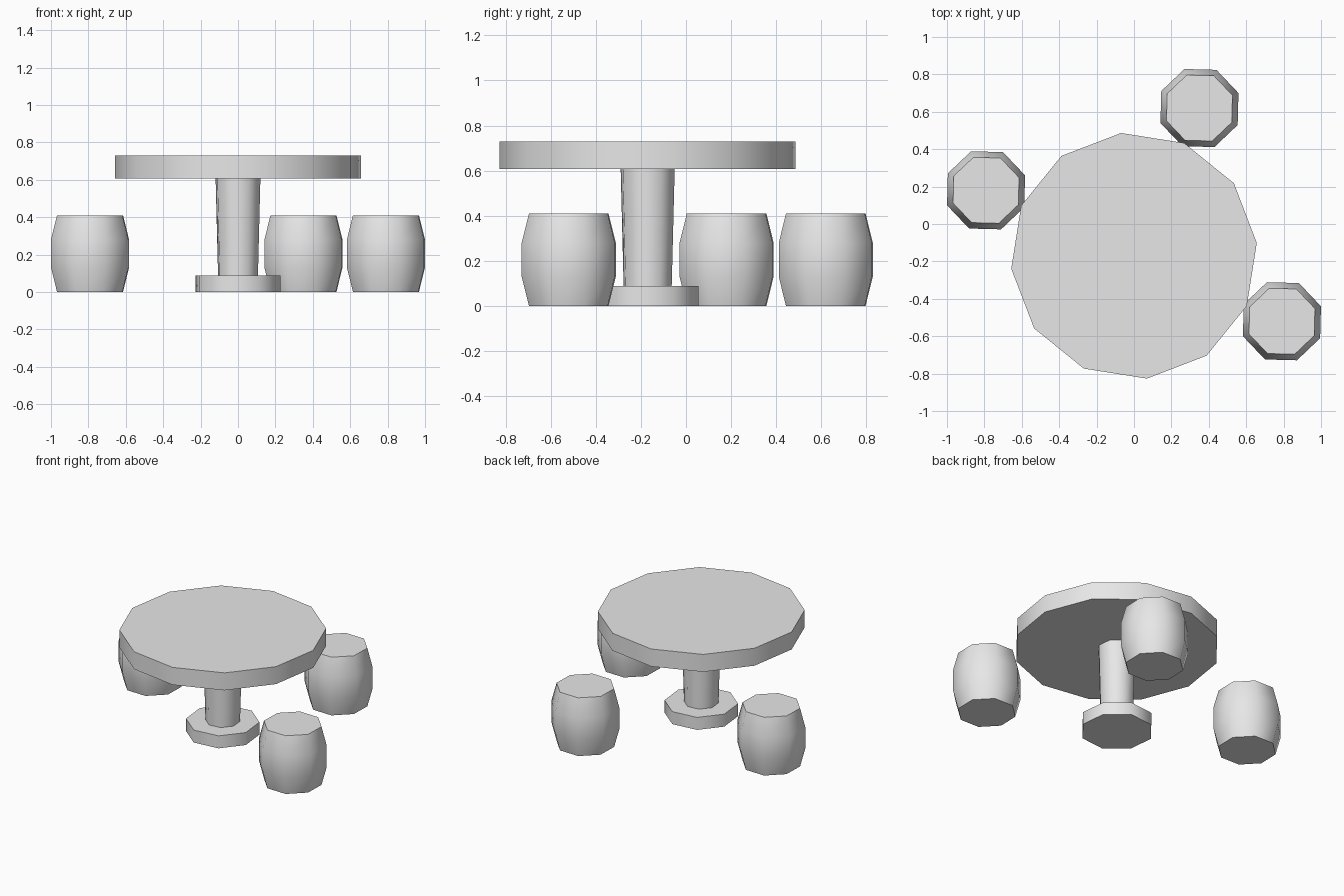
import bpy
import bmesh
import math

cube = bpy.data.objects.get("Cube")
if cube:
    bpy.data.objects.remove(cube, do_unlink=True)

# Single stone grey for every part
stone = bpy.data.materials.new("stone_grey")
stone.use_nodes = True
grey = (0.8, 0.8, 0.8, 1)
stone.diffuse_color = grey
stone.node_tree.nodes["Principled BSDF"].inputs["Base Color"].default_value = grey


def lathe(name, profile, sides, location, turn):
    """Closed prism-like solid from a (radius, height) profile."""
    bm = bmesh.new()
    rings = []
    for radius, z in profile:
        angles = [turn + 2 * math.pi * i / sides for i in range(sides)]
        rings.append([bm.verts.new((radius * math.cos(a), radius * math.sin(a), z))
                      for a in angles])
    for low, high in zip(rings, rings[1:]):
        for i in range(sides):
            j = (i + 1) % sides
            bm.faces.new((low[i], low[j], high[j], high[i]))
    bm.faces.new(rings[0][::-1])
    bm.faces.new(rings[-1])
    mesh = bpy.data.meshes.new(name)
    bm.to_mesh(mesh)
    bm.free()
    mesh.materials.append(stone)
    obj = bpy.data.objects.new(name, mesh)
    obj.location = (*location, 0)
    bpy.context.collection.objects.link(obj)
    # Rounded sides, crisp caps
    bpy.ops.object.select_all(action='DESELECT')
    obj.select_set(True)
    bpy.context.view_layer.objects.active = obj
    bpy.ops.object.shade_smooth_by_angle(angle=math.radians(50))
    return obj


# Table: top, column flaring upward, and foot
centre = (0, -0.17)
table_turn = math.radians(6)
half_step = math.pi / 8
lathe("table_top", [(0.66, 0.607), (0.66, 0.73)], 12, centre, table_turn)
lathe("table_column", [(0.111, 0.08), (0.125, 0.61)], 8, centre, table_turn + half_step)
lathe("table_foot", [(0.236, 0), (0.236, 0.088)], 8, centre, table_turn + half_step)

# Barrel-shaped stools around the table
barrel = [(0.189, 0), (0.2235, 0.13), (0.2235, 0.28), (0.189, 0.41)]
stools = {"stool_right": (-0.791, 0.18),
          "stool_back": (0.35, 0.62),
          "stool_left": (0.791, -0.52)}
for name, spot in stools.items():
    lathe(name, barrel, 8, spot, half_step - math.radians(1.5))
